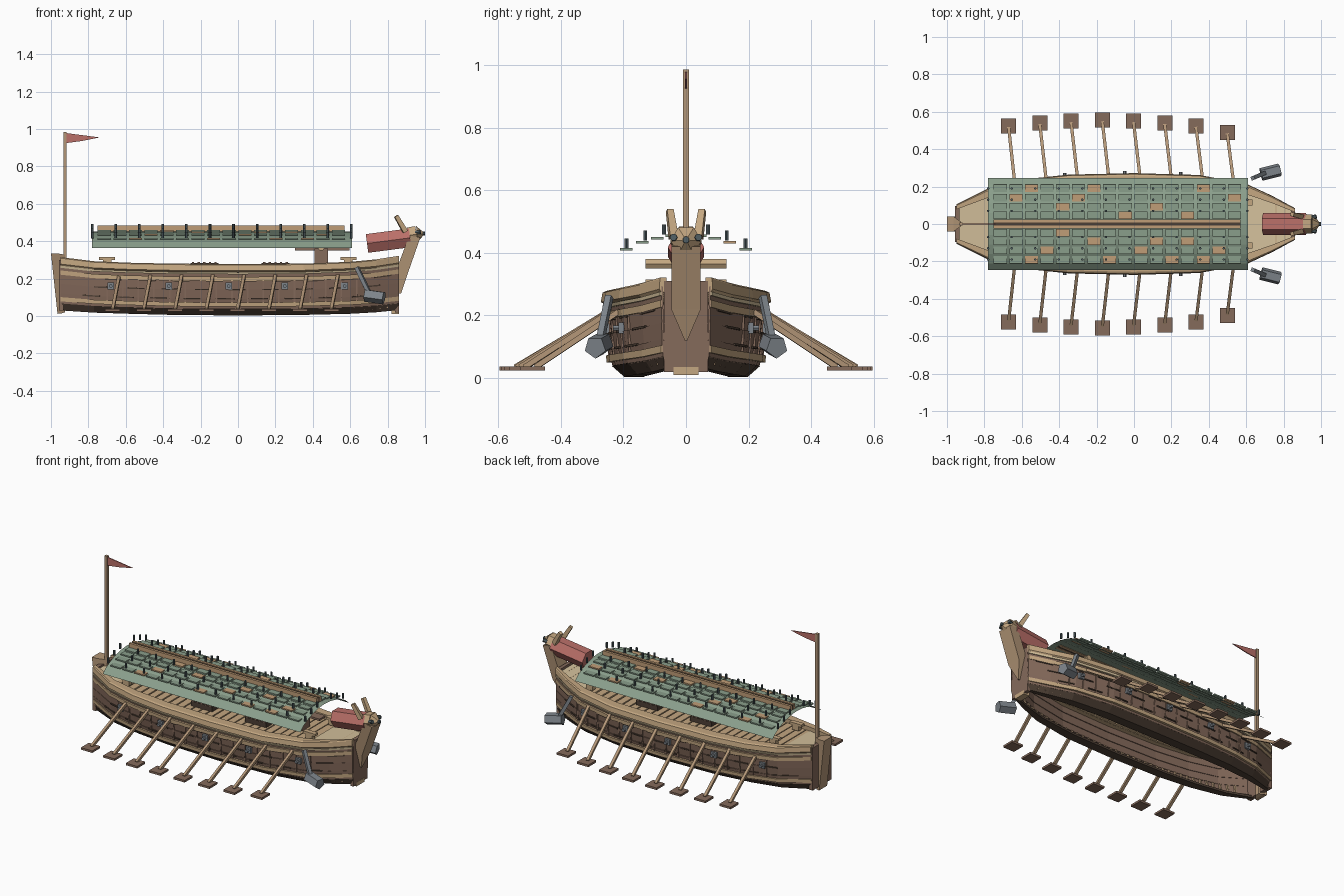
import bpy, bmesh, math
from mathutils import Vector, Matrix

if "Cube" in bpy.data.objects:
    bpy.data.objects.remove(bpy.data.objects["Cube"])


def material(name, r, g, b):
    m = bpy.data.materials.new(name)
    m.use_nodes = True
    m.diffuse_color = (r, g, b, 1)
    m.node_tree.nodes["Principled BSDF"].inputs["Base Color"].default_value = (r, g, b, 1)
    return m


TAN = material("light timber", 0.55, 0.385, 0.22)
CREAM = material("pale deck timber", 0.66, 0.53, 0.33)
MID = material("weathered timber", 0.45, 0.305, 0.185)
BROWN = material("hull brown", 0.235, 0.145, 0.105)
DARK = material("dark timber", 0.075, 0.05, 0.035)
GREEN = material("roof green", 0.255, 0.345, 0.26)
RUST = material("rust tile", 0.53, 0.34, 0.185)
RED = material("faded red", 0.49, 0.16, 0.14)
GREY = material("iron grey", 0.21, 0.235, 0.26)
STEEL = material("dark steel", 0.075, 0.105, 0.115)


def finish(name, bm, mat):
    bmesh.ops.recalc_face_normals(bm, faces=bm.faces)
    me = bpy.data.meshes.new(name)
    bm.to_mesh(me)
    bm.free()
    me.materials.append(mat)
    ob = bpy.data.objects.new(name, me)
    bpy.context.collection.objects.link(ob)
    return ob


def box(name, centre, size, mat):
    bm = bmesh.new()
    m = Matrix.Translation(centre) @ Matrix.Diagonal((*size, 1))
    bmesh.ops.create_cube(bm, size=1, matrix=m)
    return finish(name, bm, mat)


def beam(name, a, b, r1, mat, r2=None, sides=4):
    a, b = Vector(a), Vector(b)
    bm = bmesh.new()
    turn = Matrix.Rotation(math.pi / sides, 4, 'Z')
    m = Matrix.Translation((a + b) / 2) @ (b - a).to_track_quat('Z', 'Y').to_matrix().to_4x4() @ turn
    bmesh.ops.create_cone(bm, cap_ends=True, segments=sides, radius1=r1,
                          radius2=r1 if r2 is None else r2, depth=(b - a).length, matrix=m)
    return finish(name, bm, mat)


def slab(name, outline, half, mat):
    """Side outline in x and z, extruded across the ship."""
    bm = bmesh.new()
    rings = [[bm.verts.new((x, y, z)) for x, z in outline] for y in (-half, half)]
    n = len(outline)
    bm.faces.new(rings[0])
    bm.faces.new(rings[1])
    for i in range(n):
        j = (i + 1) % n
        bm.faces.new((rings[0][i], rings[0][j], rings[1][j], rings[1][i]))
    return finish(name, bm, mat)


# Hull stations: x, half width, sheer height, bottom height
STATIONS = [(-0.95, 0.105, 0.315, 0.03), (-0.77, 0.195, 0.293, 0.018), (-0.58, 0.24, 0.285, 0.012),
            (-0.35, 0.264, 0.28, 0.006), (0, 0.272, 0.278, 0.003), (0.35, 0.262, 0.28, 0.006),
            (0.6, 0.215, 0.29, 0.012), (0.74, 0.15, 0.303, 0.02), (0.86, 0.085, 0.322, 0.032)]


def hull_at(x):
    for p, q in zip(STATIONS, STATIONS[1:]):
        if x <= q[0]:
            f = (x - p[0]) / (q[0] - p[0])
            return [u + (v - u) * f for u, v in zip(p, q)][1:]
    return list(STATIONS[-1][1:])


def hull_point(x, side, p, q):
    w, t, b = hull_at(x)
    return x, side * w * p, b + (t - b) * q


def strake(name, profile, mat):
    """Sweep a section (fractions of width and height) along both hull sides."""
    n = len(profile)
    for side, label in ((1, "left"), (-1, "right")):
        bm = bmesh.new()
        rings = [[bm.verts.new(hull_point(s[0], side, p, q)) for p, q in profile] for s in STATIONS]
        for r, s in zip(rings, rings[1:]):
            for i in range(n):
                j = (i + 1) % n
                bm.faces.new((r[i], r[j], s[j], s[i]))
        bm.faces.new(rings[0])
        bm.faces.new(rings[-1])
        finish(label + "_" + name, bm, mat)


def plank(p0, q0, p1, q1, thick=0.07):
    return [(p0, q0), (p1, q1), (p1 - thick, q1), (p0 - thick, q0)]


strake("bilge_plank", [(0.5, 0), (0.72, 0), (0.87, 0.13), (0.78, 0.13), (0.68, 0.05), (0.5, 0.05)], DARK)
strake("low_plank", plank(0.86, 0.12, 0.91, 0.32), BROWN)
strake("middle_plank", plank(0.89, 0.31, 0.925, 0.5), BROWN)
strake("upper_plank", plank(0.905, 0.49, 0.93, 0.7), BROWN)
strake("top_plank", plank(0.91, 0.69, 0.93, 0.9), BROWN)
strake("low_wale", plank(0.93, 0.17, 0.94, 0.25), TAN)
strake("high_wale", plank(0.96, 0.67, 0.965, 0.75), TAN)
strake("gunwale_lip", plank(0.965, 0.8, 0.98, 0.84), CREAM)
strake("gunwale", [(0.94, 0.84), (1, 0.87), (0.98, 0.98), (0.94, 1), (0.74, 1), (0.74, 0.84)], TAN)

# Deck planks, solid end decks and hatches
for i in range(35):
    x = -0.92 + i * 0.0515
    w, t, b = hull_at(x)
    box("deck_plank", (x, 0, t - 0.035), (0.044, w * 1.7, 0.016), TAN)
for name, stations in (("stern_deck", STATIONS[:2]), ("bow_deck", STATIONS[-3:])):
    bm = bmesh.new()
    rows = [[bm.verts.new((x, side * w * 0.8, t - 0.024)) for side in (-1, 1)] for x, w, t, b in stations]
    for r, s in zip(rows, rows[1:]):
        bm.faces.new((r[0], s[0], s[1], r[1]))
    finish(name, bm, CREAM)
for x in (-0.18, 0.2):
    box("hatch", (x, 0, 0.265), (0.15, 0.22, 0.035), DARK)
    for k in range(5):
        box("hatch_bar", (x - 0.06 + k * 0.03, 0, 0.285), (0.012, 0.22, 0.008), BROWN)

# End walls, stern post and bow stem
box("stern_wall", (-0.945, 0, 0.165), (0.025, 0.19, 0.27), BROWN)
box("bow_wall", (0.85, 0, 0.165), (0.022, 0.14, 0.29), BROWN)
post = slab("stern_post", [(-1, 0.335), (-0.965, 0.335), (-0.925, 0.328), (-0.925, 0.02),
                           (-0.945, 0.014), (-0.965, 0.012)], 0.04, MID)
for v in post.data.vertices:
    if v.co.x > -0.93:
        v.co.y *= 0.3
slab("keel_foot", [(0.82, 0.01), (0.862, 0.01), (0.862, 0.035), (0.82, 0.035)], 0.04, TAN)
stem = slab("bow_stem", [(0.85, 0.12), (0.872, 0.12), (0.905, 0.22), (0.975, 0.42),
                         (0.915, 0.43), (0.852, 0.26)], 0.047, MID)
for v in stem.data.vertices:
    if v.co.z < 0.13:
        v.co.y *= 0.08

# Frames, plank seams, gun ports and deck cleats
for side in (-1, 1):
    for i in range(17):
        x = -0.7 + i * 0.0835
        beam("hull_frame", hull_point(x, side, 0.9, 0.2), hull_point(x, side, 0.925, 0.7), 0.006, BROWN)
    for i in range(40):
        x = -0.86 + i * 0.0425
        beam("inner_frame", hull_point(x, side, 0.74, 0.06), hull_point(x, side, 0.81, 0.3), 0.008, MID)
    for row, (p, q) in enumerate(((0.915, 0.32), (0.93, 0.5), (0.935, 0.66))):
        for i in range(9):
            x = -0.83 + i * 0.18 + row * 0.06
            beam("plank_seam", hull_point(x, side, p, q), hull_point(x + 0.09, side, p, q), 0.005, DARK)
    for x in (-0.68, -0.37, -0.05, 0.25, 0.57):
        w = hull_at(x)[0]
        box("gun_port", (x, side * w * 0.93, 0.16), (0.036, 0.022, 0.036), GREY)
        beam("gun_barrel", (x, side * w * 0.9, 0.16), (x, side * (w + 0.012), 0.16), 0.01, GREY, sides=6)
    for x in (-0.7, 0.59):
        box("cleat_foot", (x, side * 0.115, 0.285), (0.045, 0.03, 0.03), TAN)
        box("cleat_bar", (x, side * 0.115, 0.307), (0.085, 0.03, 0.015), TAN)

# Oars
for i, reach in enumerate((0.565, 0.58, 0.59, 0.595, 0.59, 0.58, 0.565, 0.53)):
    x = -0.67 + i * 0.167
    for side in (-1, 1):
        w = hull_at(x)[0]
        beam("oar_shaft", (x + 0.035, side * w * 0.9, 0.215), (x, side * (reach - 0.05), 0.035), 0.012, MID)
        box("oar_blade", (x, side * (reach - 0.04), 0.031), (0.08, 0.08, 0.013), BROWN)

# Curved roof sheet
ARCH = [(0.245, 0.365), (0.21, 0.395), (0.16, 0.42), (0.11, 0.437), (0.06, 0.448), (0, 0.453)]
section = ARCH + [(-y, z) for y, z in ARCH[-2::-1]]
bm = bmesh.new()
ends = [[bm.verts.new((x, y, z)) for y, z in section] for x in (-0.78, 0.61)]
for i in range(len(section) - 1):
    bm.faces.new((ends[0][i], ends[0][i + 1], ends[1][i + 1], ends[1][i]))
finish("roof", bm, GREEN)

# Roof tiles with scattered rust ones, outer row first
TILE_ROWS = ((0.19, 0.412), (0.14, 0.434), (0.092, 0.447), (0.046, 0.455))
RUSTY = {1: ((2, 6, 13), (1, 5, 15), (4, 10), (8, 12)),
         -1: ((2, 7, 11, 13), (3, 9, 14), (6, 10, 12), (4,))}
for side in (-1, 1):
    for (y, z), rusty in zip(TILE_ROWS, RUSTY[side]):
        for i in range(16):
            box("roof_tile", (-0.715 + i * 0.0835, side * y, z), (0.07, 0.04, 0.008),
                RUST if i in rusty else GREEN)

# Roof spikes and ridge
for side in (-1, 1):
    for y, z in ((0.19, 0.43), (0.13, 0.455), (0.07, 0.475)):
        for i in range(12):
            x = -0.78 + i * 0.126
            beam("roof_spike", (x, side * y, z - 0.016), (x, side * y, z + 0.016), 0.007, STEEL, sides=6)
    box("ridge_beam", (-0.09, side * 0.015, 0.466), (1.32, 0.016, 0.036), RUST)
box("ridge_core", (-0.09, 0, 0.464), (1.32, 0.014, 0.03), DARK)

# Roof support frame
box("support_post", (0.445, 0, 0.31), (0.07, 0.08, 0.1), BROWN)
beam("support_crossbeam", (0.445, -0.13, 0.365), (0.445, 0.13, 0.365), 0.018, TAN, sides=6)
box("support_plank", (0.45, 0, 0.357), (0.29, 0.06, 0.012), BROWN)

# Figurehead
beam("neck", (0.69, 0, 0.388), (0.92, 0, 0.418), 0.058, RED, sides=6)
beam("head", (0.91, 0, 0.43), (0.955, 0, 0.438), 0.05, TAN, sides=6)
beam("snout", (0.955, 0, 0.438), (0.99, 0, 0.44), 0.05, TAN, 0.012, sides=6)
beam("nose_ball", (0.982, 0, 0.44), (1, 0, 0.442), 0.011, STEEL, sides=8)
for side in (-1, 1):
    beam("horn", (0.895, side * 0.04, 0.45), (0.845, side * 0.052, 0.535), 0.019, TAN, 0.015)
    beam("eye", (0.95, side * 0.035, 0.445), (0.975, side * 0.04, 0.45), 0.012, STEEL, sides=6)

# Hanging anchors
for side in (-1, 1):
    beam("anchor_shank", (0.635, side * 0.245, 0.26), (0.705, side * 0.275, 0.115), 0.015, GREY)
    beam("anchor_weight", (0.68, side * 0.265, 0.112), (0.78, side * 0.29, 0.098), 0.036, GREY, sides=5)

# Flag
beam("flag_pole", (-0.925, 0, 0.27), (-0.925, 0, 0.985), 0.013, MID)
slab("pennant", [(-0.918, 0.978), (-0.74, 0.955), (-0.84, 0.935), (-0.918, 0.925)], 0.003, RED)
